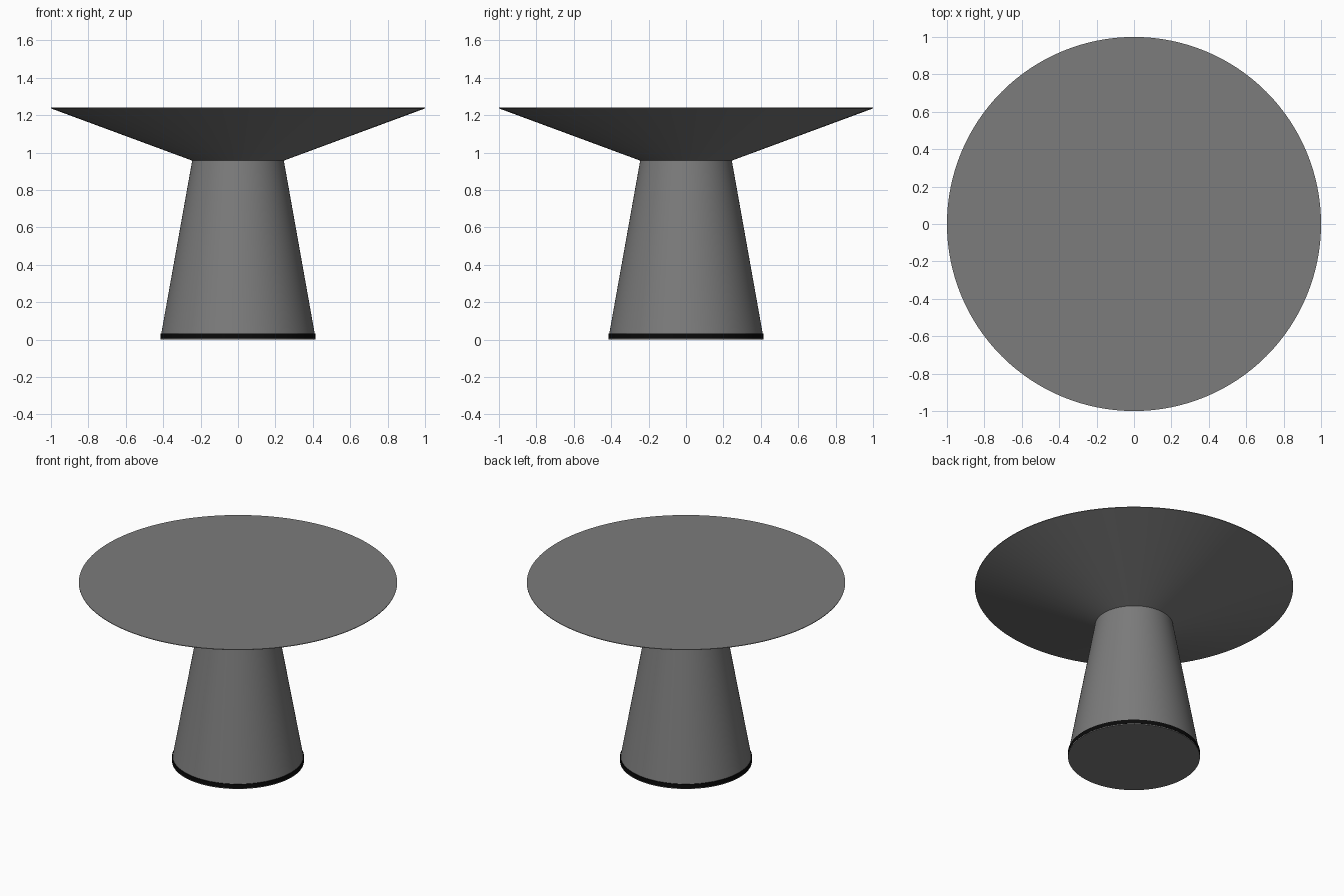
import bpy
import bmesh
import math

SEGMENTS = 128

if "Cube" in bpy.data.objects:
    bpy.data.objects.remove(bpy.data.objects["Cube"], do_unlink=True)


def make_material(name, level):
    color = (level, level, level, 1.0)
    mat = bpy.data.materials.new(name)
    mat.use_nodes = True
    mat.diffuse_color = color
    bsdf = mat.node_tree.nodes["Principled BSDF"]
    bsdf.inputs["Base Color"].default_value = color
    bsdf.inputs["Roughness"].default_value = 0.6
    return mat


def turned_part(name, profile, mat):
    """Revolve (radius, height) points around z and cap both ends."""
    bm = bmesh.new()
    rings = []
    for radius, z in profile:
        ring = []
        for i in range(SEGMENTS):
            a = 2 * math.pi * i / SEGMENTS
            ring.append(bm.verts.new((radius * math.cos(a), radius * math.sin(a), z)))
        rings.append(ring)
    for low, high in zip(rings, rings[1:]):
        for i in range(SEGMENTS):
            j = (i + 1) % SEGMENTS
            bm.faces.new((low[i], low[j], high[j], high[i]))
    bm.faces.new(reversed(rings[0]))
    bm.faces.new(rings[-1])
    mesh = bpy.data.meshes.new(name)
    bm.to_mesh(mesh)
    bm.free()
    mesh.materials.append(mat)
    obj = bpy.data.objects.new(name, mesh)
    bpy.context.collection.objects.link(obj)
    bpy.ops.object.select_all(action="DESELECT")
    obj.select_set(True)
    bpy.context.view_layer.objects.active = obj
    bpy.ops.object.shade_smooth_by_angle(angle=math.radians(15))
    return obj


grey = make_material("matte grey", 0.2)
black = make_material("black", 0.003)

# Flat round top with a conical underside and a thin rim
turned_part("table_top", [(0.245, 0.957), (1.0, 1.236), (1.0, 1.24)], grey)

# Tapered pedestal
turned_part("pedestal", [(0.41, 0.033), (0.245, 0.957)], grey)

# Dark band around the foot, above a thin grey sole
turned_part("foot_band", [(0.415, 0.005), (0.415, 0.033)], black)
turned_part("foot_sole", [(0.414, 0.0), (0.414, 0.005)], grey)
